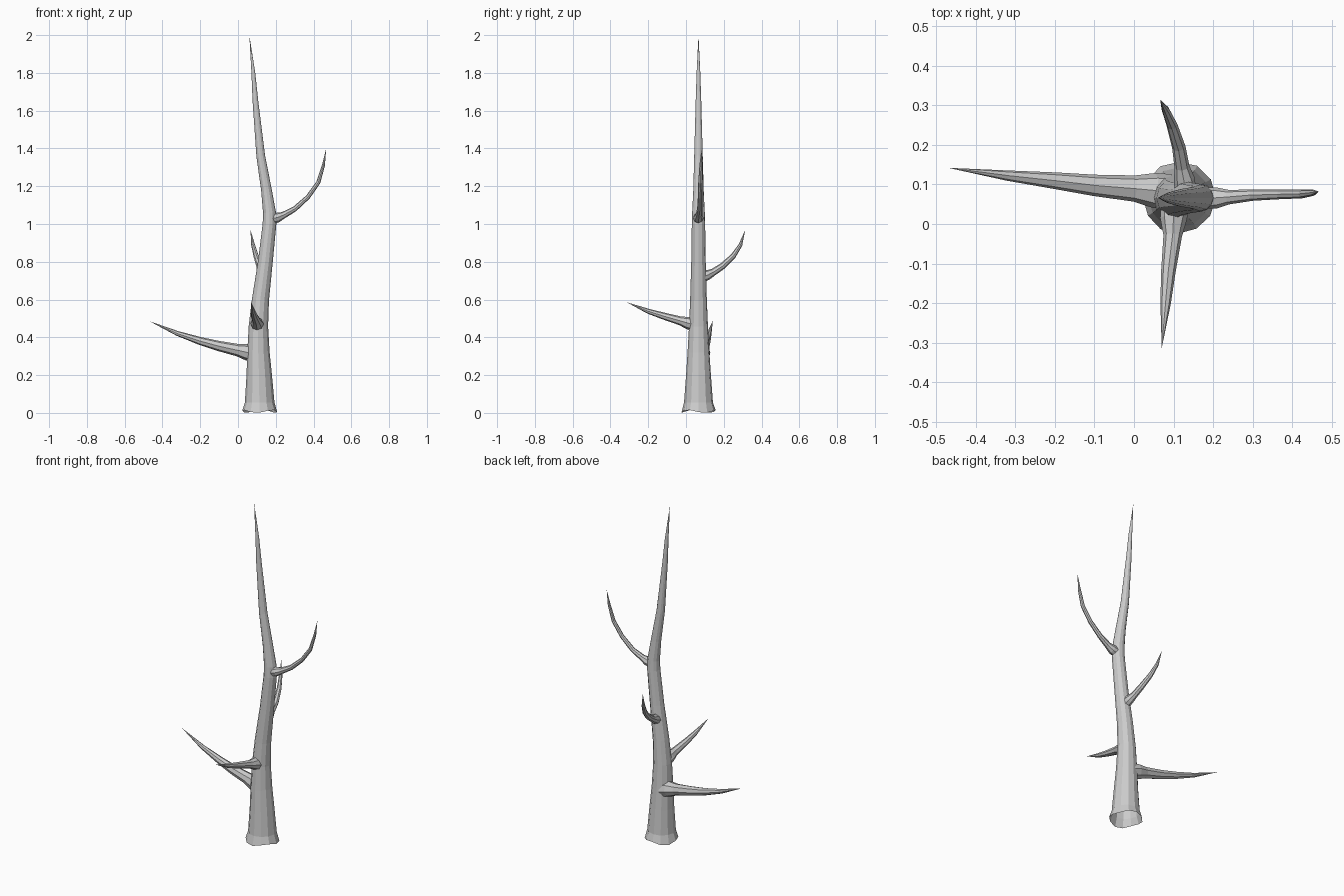
import bpy, bmesh, math, random
from mathutils import Vector

random.seed(4)


def limb(name, rings, sides, ref, jitter=0.04, wavy_base=0.0):
    """Tapered faceted tube through (x, y, z, radius) rings, ending in a point."""
    bm = bmesh.new()
    pts = [Vector(r[:3]) for r in rings]
    wobble = [random.uniform(1 - jitter, 1 + jitter) for _ in range(sides)]
    loops = []
    for i, p in enumerate(pts[:-1]):
        t = (pts[i + 1] - pts[max(i - 1, 0)]).normalized()
        u = t.cross(Vector(ref)).normalized()
        v = t.cross(u)
        loop = []
        for k in range(sides):
            a = 2 * math.pi * k / sides
            r = rings[i][3] * wobble[k]
            co = p + (u * math.cos(a) + v * math.sin(a)) * r
            if wavy_base and i == 0:
                co.z = wavy_base * (1 + math.sin(3 * a + 0.5))
            loop.append(bm.verts.new(co))
        loops.append(loop)
    tip = bm.verts.new(pts[-1])
    for a, b in zip(loops, loops[1:]):
        for k in range(sides):
            n = (k + 1) % sides
            bm.faces.new((a[k], a[n], b[n], b[k]))
    for k in range(sides):
        bm.faces.new((loops[-1][k], loops[-1][(k + 1) % sides], tip))
    bmesh.ops.recalc_face_normals(bm, faces=bm.faces)
    mesh = bpy.data.meshes.new(name)
    bm.to_mesh(mesh)
    bm.free()
    obj = bpy.data.objects.new(name, mesh)
    bpy.context.collection.objects.link(obj)
    return obj


# Trunk: flared open foot, gentle S bend, long pointed top
limb("trunk", [
    (0.113, 0.066, 0.010, 0.092), (0.113, 0.066, 0.055, 0.078),
    (0.111, 0.066, 0.20, 0.067), (0.107, 0.066, 0.32, 0.059),
    (0.107, 0.066, 0.46, 0.051), (0.118, 0.066, 0.60, 0.045),
    (0.144, 0.066, 0.80, 0.039), (0.166, 0.066, 1.00, 0.036),
    (0.166, 0.066, 1.06, 0.034), (0.150, 0.066, 1.18, 0.028),
    (0.120, 0.066, 1.36, 0.023), (0.092, 0.066, 1.65, 0.015),
    (0.081, 0.066, 1.80, 0.010), (0.060, 0.066, 2.00, 0)],
    12, (0, 1, 0), 0.03, wavy_base=0.008)

# Low thick branch to the left
limb("left_branch", [
    (0.09, 0.080, 0.308, 0.045), (0.05, 0.084, 0.320, 0.044),
    (0.00, 0.089, 0.331, 0.033), (-0.10, 0.097, 0.353, 0.027),
    (-0.20, 0.109, 0.380, 0.021), (-0.32, 0.122, 0.420, 0.013),
    (-0.47, 0.142, 0.486, 0)], 8, (0, 1, 0))

# Upper branch to the right, curling upward
limb("right_branch", [
    (0.17, 0.066, 1.025, 0.027), (0.21, 0.066, 1.035, 0.026),
    (0.24, 0.068, 1.047, 0.018), (0.30, 0.073, 1.080, 0.014),
    (0.37, 0.075, 1.143, 0.012), (0.425, 0.076, 1.220, 0.011),
    (0.452, 0.079, 1.310, 0.008), (0.467, 0.082, 1.40, 0)],
    8, (0, 1, 0))

# Middle branch to the back, curling upward
limb("back_branch", [
    (0.130, 0.080, 0.715, 0.028), (0.127, 0.115, 0.730, 0.026),
    (0.121, 0.145, 0.745, 0.019), (0.113, 0.195, 0.778, 0.017),
    (0.096, 0.250, 0.830, 0.014), (0.080, 0.288, 0.888, 0.010),
    (0.066, 0.314, 0.97, 0)], 8, (1, 0, 0))

# Branch to the front, rising slightly
limb("front_branch", [
    (0.105, 0.050, 0.465, 0.035), (0.100, 0.012, 0.475, 0.033),
    (0.098, -0.030, 0.487, 0.023), (0.087, -0.120, 0.513, 0.018),
    (0.080, -0.200, 0.538, 0.013), (0.070, -0.314, 0.586, 0)],
    8, (1, 0, 0))
